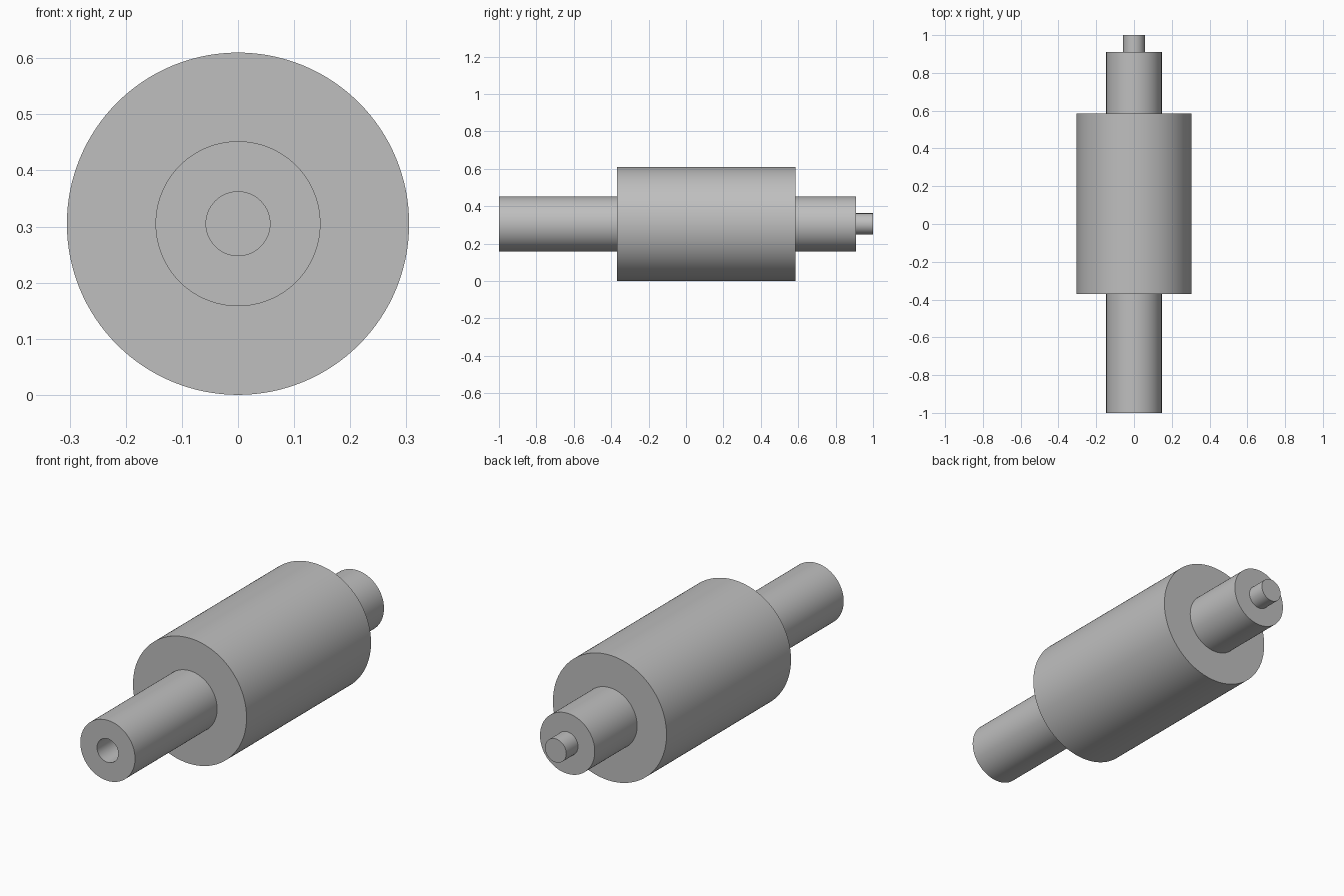
import bpy
import bmesh
import math
from mathutils import Vector

if "Cube" in bpy.data.objects:
    bpy.data.objects.remove(bpy.data.objects["Cube"])

AXIS_Z = 0.305
SEGMENTS = 128

# Half profile of the turned part as (radius, y), from bore floor to pin tip
PROFILE = [
    (0.0, -0.80), (0.057, -0.80), (0.057, -1.0),    # blind bore in the front end
    (0.147, -1.0), (0.147, -0.37),                  # front journal
    (0.305, -0.37), (0.305, 0.585),                 # roller body
    (0.147, 0.585), (0.147, 0.91),                  # rear journal
    (0.057, 0.91), (0.057, 1.0), (0.0, 1.0),        # rear pin
]


def lathe(name, profile, material):
    """Revolve a half profile around the y axis."""
    bm = bmesh.new()
    verts = [bm.verts.new((r, y, 0)) for r, y in profile]
    edges = [bm.edges.new(pair) for pair in zip(verts, verts[1:])]
    bmesh.ops.spin(bm, geom=verts + edges, cent=(0, 0, 0), axis=(0, 1, 0),
                   angle=math.tau, steps=SEGMENTS, use_duplicate=False)
    bmesh.ops.remove_doubles(bm, verts=bm.verts, dist=1e-5)
    bmesh.ops.recalc_face_normals(bm, faces=bm.faces)
    bmesh.ops.translate(bm, verts=bm.verts, vec=Vector((0, 0, AXIS_Z)))
    mesh = bpy.data.meshes.new(name)
    bm.to_mesh(mesh)
    bm.free()
    mesh.materials.append(material)
    obj = bpy.data.objects.new(name, mesh)
    bpy.context.collection.objects.link(obj)
    bpy.context.view_layer.objects.active = obj
    obj.select_set(True)
    bpy.ops.object.shade_smooth_by_angle(angle=math.radians(30))
    return obj


grey = bpy.data.materials.new("plain grey")
grey.diffuse_color = (0.52, 0.52, 0.52, 1)
grey.use_nodes = True
grey.node_tree.nodes["Principled BSDF"].inputs["Base Color"].default_value = grey.diffuse_color

lathe("stepped_roller_shaft", PROFILE, grey)
